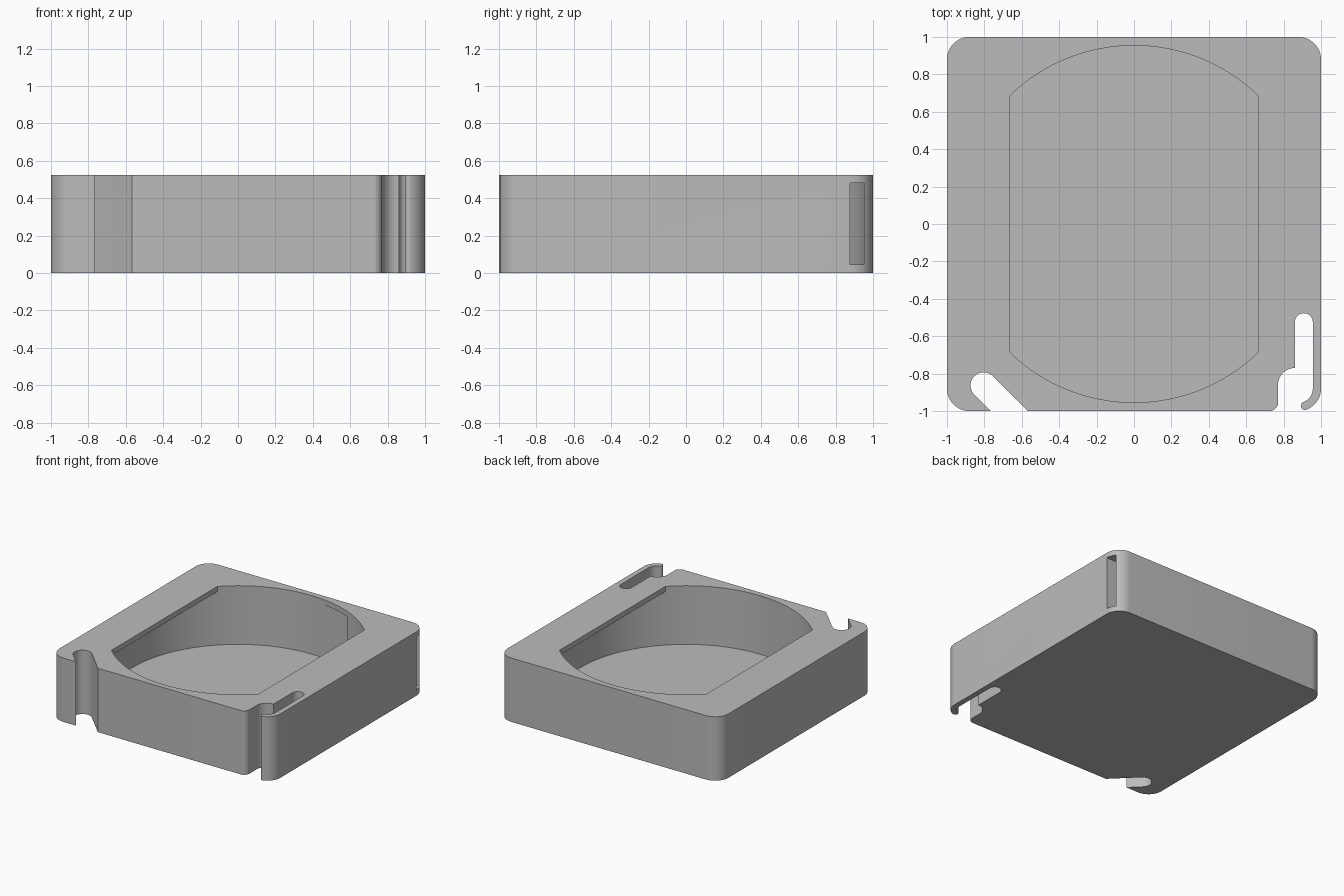
import bpy
import bmesh
from math import sin, cos, acos, radians, degrees

HEIGHT, FLOOR, LIP = 0.523, 0.043, 0.481
POCKET_R, OPENING_X = 0.955, 0.666

if "Cube" in bpy.data.objects:
    bpy.data.objects.remove(bpy.data.objects["Cube"])

grey = bpy.data.materials.new("plain grey")
grey.use_nodes = True
grey.diffuse_color = (0.5, 0.5, 0.5, 1)
grey.node_tree.nodes["Principled BSDF"].inputs["Base Color"].default_value = (0.5, 0.5, 0.5, 1)


def arc(cx, cy, r, start, end, steps=12):
    """Points along an arc, angles in degrees."""
    angles = [radians(start + (end - start) * i / steps) for i in range(steps + 1)]
    return [(cx + r * cos(a), cy + r * sin(a)) for a in angles]


def prism(name, outline, z0, z1):
    """Upright solid with the given counter-clockwise outline."""
    bm = bmesh.new()
    base = bm.faces.new([bm.verts.new((x, y, z0)) for x, y in outline])
    top = bmesh.ops.extrude_face_region(bm, geom=[base])["geom"]
    bmesh.ops.translate(bm, vec=(0, 0, z1 - z0),
                        verts=[v for v in top if isinstance(v, bmesh.types.BMVert)])
    bmesh.ops.recalc_face_normals(bm, faces=bm.faces[:])
    mesh = bpy.data.meshes.new(name)
    bm.to_mesh(mesh)
    bm.free()
    mesh.materials.append(grey)
    obj = bpy.data.objects.new(name, mesh)
    bpy.context.collection.objects.link(obj)
    return obj


def cut(body, cutter):
    """Subtract the cutter from the body and discard it."""
    cutter.hide_render = True
    mod = body.modifiers.new("cut", "BOOLEAN")
    mod.operation, mod.solver, mod.object = "DIFFERENCE", "EXACT", cutter
    bpy.context.view_layer.objects.active = body
    bpy.ops.object.modifier_apply(modifier=mod.name)
    bpy.data.objects.remove(cutter)


# Outer outline with the diagonal hook notch and the sprung finger slot
outline = (
    arc(0.88, 0.88, 0.12, 0, 90)
    + arc(-0.88, 0.88, 0.12, 90, 180)
    + arc(-0.88, -0.88, 0.12, 180, 270)
    + [(-0.766, -1)]
    + arc(-0.804, -0.863, 0.07, 225, 45, 20)      # round end of diagonal notch
    + [(-0.568, -1)]
    + arc(0.723, -0.952, 0.048, 270, 360)         # rounded body corner
    + arc(0.86, -0.86, 0.09, 180, 90)             # widened slot mouth
    + arc(0.908, -0.525, 0.048, 180, 0, 16)       # round end of slot
    + arc(0.88, -0.88, 0.076, 0, -70)             # inside of finger
    + arc(0.9135, -0.972, 0.022, 110, 290)[1:-1]  # finger tip
    + arc(0.88, -0.88, 0.12, -70, 0)              # outside of finger
)
case = prism("case_body", outline, 0, HEIGHT)

# Round pocket, hidden in part below the two straight side lips
cut(case, prism("pocket_cutter", arc(0, 0, POCKET_R, 0, 360, 128)[:-1], FLOOR, LIP))
r = POCKET_R - 0.001
a = degrees(acos(OPENING_X / r))
opening = arc(0, 0, r, a, 180 - a, 48) + arc(0, 0, r, 180 + a, 360 - a, 48)
cut(case, prism("opening_cutter", opening, 0.3, 0.6))

# Narrow tunnel from the side wall into the pocket
tunnel = [(0, 0.878), (1.1, 0.878), (1.1, 0.953), (0, 0.953)]
cut(case, prism("tunnel_cutter", tunnel, FLOOR + 0.002, LIP - 0.001))

bpy.ops.object.select_all(action="DESELECT")
case.select_set(True)
bpy.context.view_layer.objects.active = case
bpy.ops.object.shade_smooth_by_angle(angle=radians(30))
